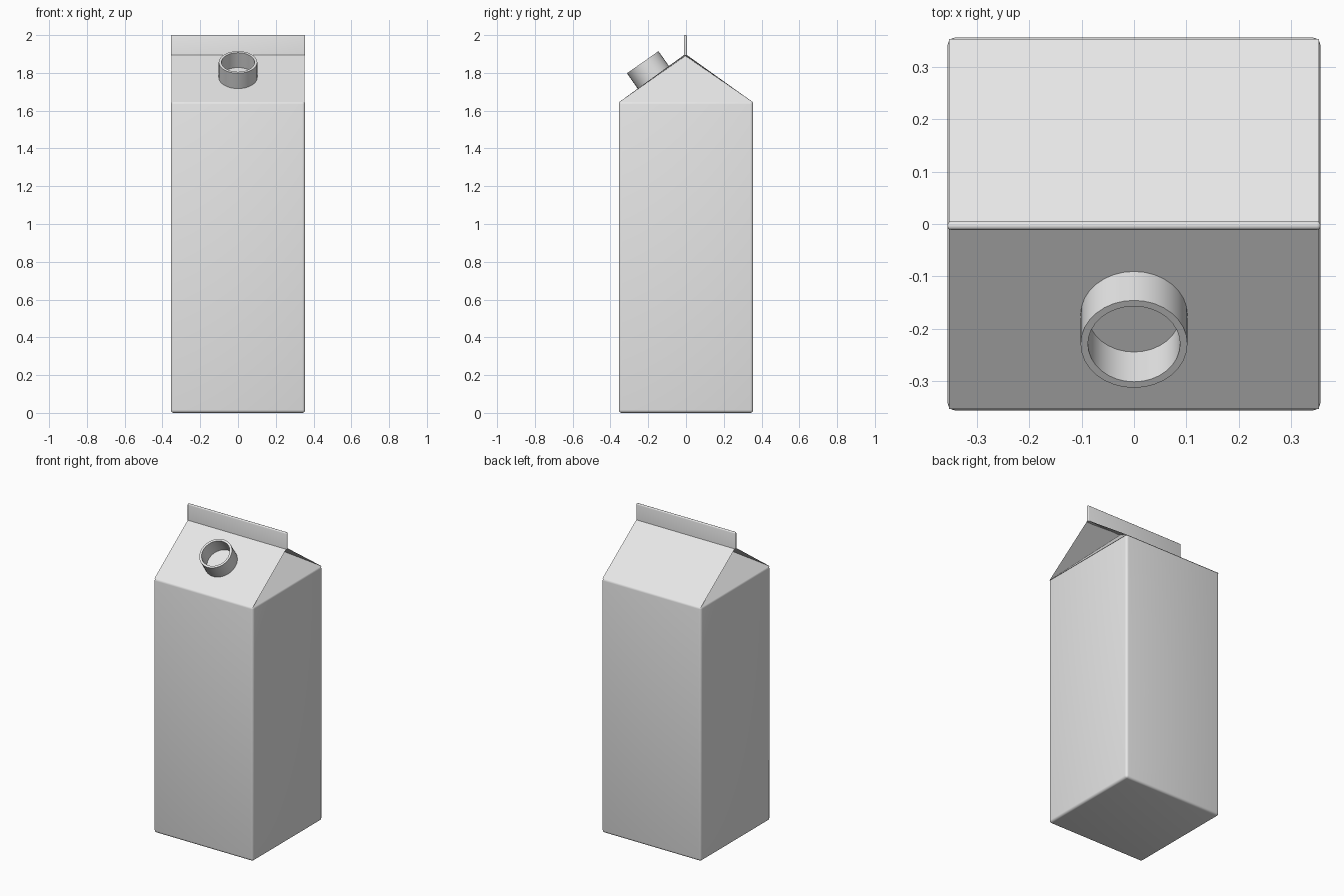
import bpy, bmesh, math
from mathutils import Vector, Matrix

cube = bpy.data.objects.get("Cube")
if cube:
    bpy.data.objects.remove(cube, do_unlink=True)

HALF = 0.356      # half width of the carton
EAVE = 1.65       # top of the straight walls
RIDGE = 1.9       # top of the gable

card = bpy.data.materials.new("light_grey_card")
card.use_nodes = True
grey = (0.8, 0.8, 0.8, 1)
card.diffuse_color = grey
card.node_tree.nodes["Principled BSDF"].inputs["Base Color"].default_value = grey


def finish(name, bm):
    bmesh.ops.recalc_face_normals(bm, faces=bm.faces)
    mesh = bpy.data.meshes.new(name)
    bm.to_mesh(mesh)
    bm.free()
    obj = bpy.data.objects.new(name, mesh)
    bpy.context.collection.objects.link(obj)
    mesh.materials.append(card)
    bpy.ops.object.select_all(action='DESELECT')
    obj.select_set(True)
    bpy.context.view_layer.objects.active = obj
    bpy.ops.object.shade_smooth_by_angle(angle=math.radians(35))
    return obj


def rounded_box(name, size, centre, radius, segments, choose=lambda e: True):
    bm = bmesh.new()
    bmesh.ops.create_cube(bm, size=1)
    bmesh.ops.scale(bm, vec=size, verts=bm.verts)
    bmesh.ops.translate(bm, vec=centre, verts=bm.verts)
    bmesh.ops.bevel(bm, geom=[e for e in bm.edges if choose(e)], offset=radius,
                    segments=segments, profile=0.5, affect='EDGES')
    return finish(name, bm)


# Straight walls with softened edges
rounded_box("carton_body", (2 * HALF, 2 * HALF, EAVE), (0, 0, EAVE / 2), 0.016, 4)

# Gable roof: two sloping panels, each end folded inwards to a tucked point
bm = bmesh.new()
r = HALF - 0.003
fold = 0.105
ridge, tuck, corner = {}, {}, {}
for s in (-1, 1):
    ridge[s] = bm.verts.new((s * r, -0.003, RIDGE))
    tuck[s] = bm.verts.new((s * fold, -0.003, RIDGE - 0.01))
    for t in (-1, 1):
        corner[s, t] = bm.verts.new((s * r, t * r, EAVE - 0.004))
for t in (-1, 1):
    bm.faces.new((corner[-1, t], corner[1, t], ridge[1], ridge[-1]))
for s in (-1, 1):
    bm.faces.new((corner[s, -1], corner[s, 1], tuck[s]))
    for t in (-1, 1):
        bm.faces.new((corner[s, t], ridge[s], tuck[s]))
bm.faces.new((corner[-1, -1], corner[1, -1], corner[1, 1], corner[-1, 1]))
finish("gable_roof", bm)

# Sealed fin along the ridge, with rounded upper corners
rounded_box("top_fin", (2 * HALF, 0.016, 0.108), (0, -0.003, 1.946), 0.0065, 3,
            lambda e: max(v.co.z for v in e.verts) > 1.95)

# Open spout: a ring profile spun round the normal of the front panel
bm = bmesh.new()
outer, inner, low, high = 0.102, 0.088, -0.004, 0.096
points = [(outer, low), (outer, high), (inner, high), (inner, low)]
profile = [bm.verts.new((x, 0, z)) for x, z in points]
edges = [bm.edges.new((profile[i], profile[(i + 1) % 4])) for i in range(4)]
bmesh.ops.spin(bm, geom=profile + edges, cent=(0, 0, 0), axis=(0, 0, 1),
               angle=math.tau, steps=32)
bmesh.ops.remove_doubles(bm, verts=bm.verts, dist=0.0001)
slope = math.atan2(RIDGE - EAVE, HALF)
spout = finish("pouring_spout", bm)
base = Vector((0, -0.174, RIDGE - 0.174 * math.tan(slope)))
spout.matrix_world = Matrix.Translation(base) @ Matrix.Rotation(slope, 4, 'X')
